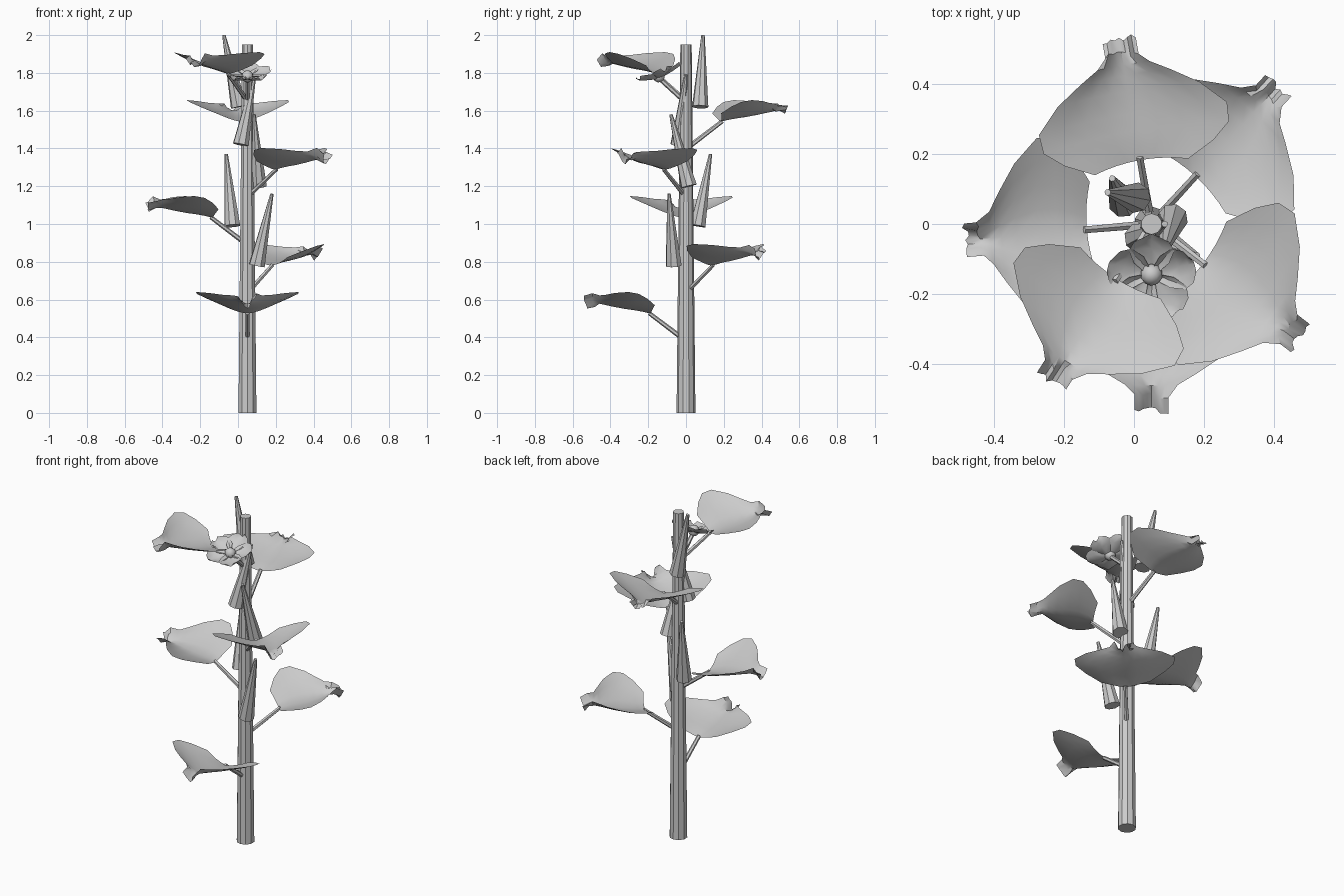
import bpy, bmesh, math, random
from mathutils import Vector, Matrix

if "Cube" in bpy.data.objects:
    bpy.data.objects.remove(bpy.data.objects["Cube"])

random.seed(4)
CX = 0.05  # stem axis x


def make_object(name, bm):
    bmesh.ops.recalc_face_normals(bm, faces=bm.faces)
    mesh = bpy.data.meshes.new(name)
    bm.to_mesh(mesh)
    bm.free()
    ob = bpy.data.objects.new(name, mesh)
    bpy.context.collection.objects.link(ob)
    mesh.shade_smooth()
    mesh.set_sharp_from_angle(angle=math.radians(35))
    return ob


def taper(name, a, b, r1, r2, sides=8):
    """Capped tapered tube from point a to point b."""
    a, b = Vector(a), Vector(b)
    d = b - a
    bm = bmesh.new()
    bmesh.ops.create_cone(bm, cap_ends=True, segments=sides, radius1=r1,
                          radius2=r2, depth=d.length)
    rot = d.to_track_quat('Z', 'Y').to_matrix().to_4x4()
    bm.transform(Matrix.Translation((a + b) / 2) @ rot)
    return make_object(name, bm)


def sheet(name, rows, matrix):
    """Skin rows of points into an open sheet."""
    bm = bmesh.new()
    grid = [[bm.verts.new(p) for p in row] for row in rows]
    for r0, r1 in zip(grid, grid[1:]):
        for i in range(len(r0) - 1):
            bm.faces.new((r0[i], r0[i + 1], r1[i + 1], r1[i]))
    bm.transform(matrix)
    return make_object(name, bm)


# Main stem
taper("stem", (CX, 0, 0), (CX, 0, 1.95), 0.05, 0.03, 10)

# Leaf rows: centre distance, centre height, edge distance, half width, edge height
LEAF = [
    (0.185, 0.125, 0.165, 0.135, 0.170),
    (0.225, 0.135, 0.205, 0.215, 0.205),
    (0.270, 0.143, 0.250, 0.268, 0.230),
    (0.320, 0.150, 0.305, 0.272, 0.240),
    (0.385, 0.162, 0.375, 0.205, 0.235),
    (0.430, 0.172, 0.425, 0.130, 0.225),
    (0.460, 0.178, 0.458, 0.075, 0.222),
    (0.490, 0.175, 0.490, 0.048, 0.225),
    (0.530, 0.165, 0.535, 0.048, 0.210),
]


def leaf(index, angle, z):
    rows = []
    for k, (uc, zc, ue, w, ze) in enumerate(LEAF):
        row = []
        for j in range(-4, 5):
            t = j / 4
            a = abs(t) ** 1.4
            # crumpled tip
            curl = random.uniform(-0.016, 0.016) if k > 6 else 0
            row.append((uc + (ue - uc) * t * t + curl * 0.6, w * t,
                        zc + (ze - zc) * a + curl))
        rows.append(row)
    m = Matrix.Translation((CX, 0, z)) @ Matrix.Rotation(angle, 4, 'Z')
    sheet(f"leaf_{index}", rows, m)
    taper(f"leaf_stalk_{index}", m @ Vector((0.025, 0, 0)),
          m @ Vector((0.195, 0, 0.128)), 0.013, 0.011, 6)


# Six leaves spiralling up at the golden angle
for i in range(6):
    leaf(i + 1, math.radians(-90 + 137.5 * i), 0.4 + 0.254 * i)

# Pointed buds leaning off the stem: base, tip
BUDS = [
    ((0.100, -0.065, 0.78), (0.180, -0.090, 1.16)),
    ((-0.030, 0.062, 0.99), (-0.062, 0.130, 1.37)),
    ((0.110, 0.015, 1.20), (0.085, -0.080, 1.58)),
    ((0.015, -0.040, 1.42), (0.088, 0.000, 1.79)),
    ((0.005, 0.075, 1.62), (-0.075, 0.090, 2.00)),
]
for i, (a, b) in enumerate(BUDS):
    taper(f"bud_{i + 1}", a, b, 0.044, 0.009, 8)

# Flower: stalk, five rounded petals, centre
centre = Vector((CX, -0.14, 1.77))
taper("flower_stalk", (CX, -0.02, 1.66), centre, 0.012, 0.012, 6)
tilt = Matrix.Translation(centre) @ Matrix.Rotation(math.radians(20), 4, 'X')
PETAL = [(0.01, 0.02, 0.0), (0.04, 0.05, 0.006), (0.08, 0.065, 0.014),
         (0.11, 0.05, 0.022), (0.128, 0.018, 0.028)]  # distance, half width, height
for i in range(5):
    rows = [[(u, w * t, h + 0.02 * t * t) for t in (-1, -0.5, 0, 0.5, 1)]
            for u, w, h in PETAL]
    turn = Matrix.Rotation(math.radians(90 + 72 * i), 4, 'Z')
    sheet(f"petal_{i + 1}", rows, tilt @ turn)
bm = bmesh.new()
bmesh.ops.create_uvsphere(bm, u_segments=10, v_segments=6, radius=0.032)
bm.transform(tilt @ Matrix.Translation((0, 0, 0.012)))
make_object("flower_centre", bm)
